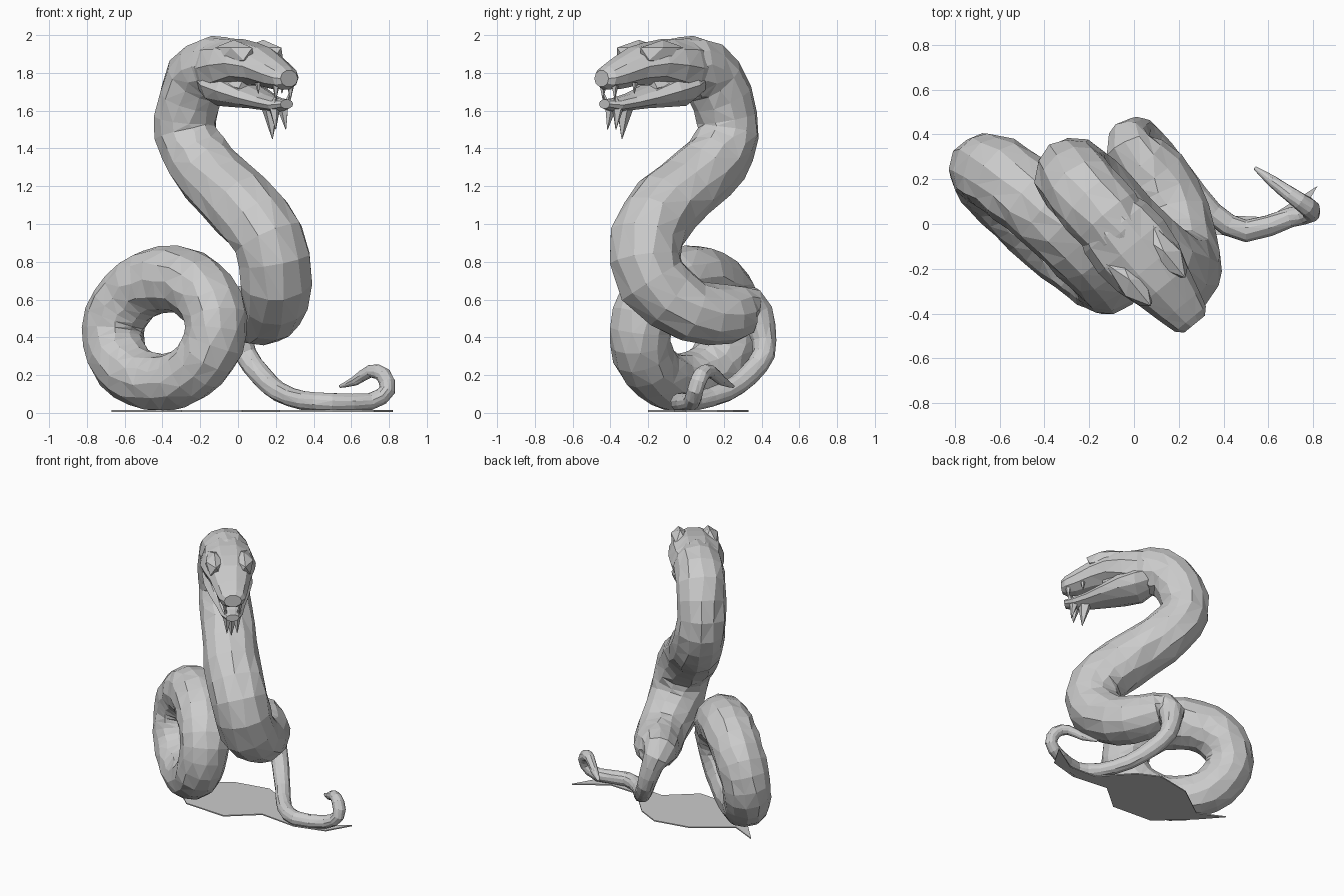
import bpy, bmesh, math, random
from mathutils import Vector, Matrix

if "Cube" in bpy.data.objects:
    bpy.data.objects.remove(bpy.data.objects["Cube"])

random.seed(4)
Z = Vector((0, 0, 1))


def finish(name, bm):
    bmesh.ops.recalc_face_normals(bm, faces=bm.faces)
    bmesh.ops.triangulate(bm, faces=bm.faces)
    mesh = bpy.data.meshes.new(name)
    bm.to_mesh(mesh)
    bm.free()
    obj = bpy.data.objects.new(name, mesh)
    bpy.context.collection.objects.link(obj)
    return obj


def spline(pts, steps):
    """Catmull-Rom resampling of (x, y, z, radius) points."""
    out = []
    p = [Vector(q) for q in pts]
    for i in range(len(p) - 1):
        a, b, c, d = p[max(i - 1, 0)], p[i], p[i + 1], p[min(i + 2, len(p) - 1)]
        for s in range(steps):
            t = s / steps
            out.append(0.5 * (2 * b + (c - a) * t + (2 * a - 5 * b + 4 * c - d) * t * t
                              + (3 * b - a - 3 * c + d) * t ** 3))
    return out + [p[-1]]


def skin(bm, rings, closed=False):
    n = len(rings[0])
    count = len(rings)
    for i in range(count if closed else count - 1):
        a, b = rings[i], rings[(i + 1) % count]
        for k in range(n):
            bm.faces.new((a[k], a[(k + 1) % n], b[(k + 1) % n], b[k]))
    if not closed:
        bm.faces.new(rings[0])
        bm.faces.new(rings[-1])


def tube(name, path, sides, closed=False, start_normal=Z):
    """Faceted tube with a frame carried along the path."""
    bm = bmesh.new()
    rings, normal, n = [], Vector(start_normal), len(path)
    for i, q in enumerate(path):
        nxt = path[(i + 1) % n] if closed else path[min(i + 1, n - 1)]
        prv = path[i - 1] if closed else path[max(i - 1, 0)]
        tan = (nxt - prv).xyz.normalized()
        normal = (normal - tan * normal.dot(tan)).normalized()
        side = tan.cross(normal)
        ring = []
        for k in range(sides):
            a = math.tau * (k + random.uniform(-.15, .15)) / sides
            r = q.w * random.uniform(0.98, 1.05)
            ring.append(bm.verts.new(q.xyz + r * (normal * math.cos(a) + side * math.sin(a))))
        rings.append(ring)
    skin(bm, rings, closed)
    return finish(name, bm)


# Raised neck, lower bend and tapering tail
body = [(-.04, -.07, 1.82, .15), (-.12, .03, 1.835, .163), (-.22, .14, 1.765, .167),
        (-.28, .22, 1.56, .163), (-.25, .2, 1.41, .17), (-.15, .1, 1.27, .177),
        (.02, -.1, 1.1, .187), (.16, -.21, .92, .19), (.2, -.18, .7, .187),
        (.17, .03, .54, .17), (.08, .22, .52, .155), (-.02, .34, .55, .115),
        (0, .4, .45, .075), (.04, .41, .31, .06), (.12, .33, .2, .057),
        (.22, .21, .11, .052), (.35, .05, .065, .05), (.5, -.03, .055, .05),
        (.7, .03, .06, .045), (.79, .05, .12, .042), (.77, .08, .2, .042),
        (.7, .13, .22, .034), (.62, .19, .17, .025), (.54, .25, .14, .008)]
tube("neck_body_and_tail", spline(body, 2), 12, start_normal=(.77, .63, 0))

# Standing coil, leaning toward the neck at its top and thicker there
lean = Vector((.66, .75, 0)) * .042
coil = []
for i in range(26):
    a = math.tau * i / 26
    c = Vector((-.39, 0, .435)) + Vector((.272, -.24, 0)) * math.cos(a)
    c += Z * .275 * math.sin(a) + lean * math.sin(a)
    coil.append(Vector((*c, .163 + .012 * math.sin(a))))
tube("coil", coil, 12, closed=True, start_normal=(.63, -.77, 0))

# Head frame: forward and sideways on the diagonal
FWD, SIDE, ORIGIN = Vector((.63, -.77, 0)), Vector((.77, .63, 0)), Vector((-.12, .03, 0))


def head(f, s, z):
    return ORIGIN + FWD * f + SIDE * s + Z * z


def loft(name, sections, sides=10):
    """Sections of (forward, height, half width, half height)."""
    bm = bmesh.new()
    rings = []
    for f, z, w, h in sections:
        rings.append([bm.verts.new(head(f, w * math.cos(a), z + h * math.sin(a)))
                      for a in (math.tau * k / sides for k in range(sides))])
    skin(bm, rings)
    return finish(name, bm)


def spike(name, base, tip, radius, sides=5):
    b, t = head(*base), head(*tip)
    bm = bmesh.new()
    rot = (t - b).to_track_quat('Z', 'Y').to_matrix().to_4x4()
    bmesh.ops.create_cone(bm, cap_ends=True, segments=sides, radius1=radius, radius2=.002,
                          depth=(t - b).length, matrix=Matrix.Translation((b + t) / 2) @ rot)
    return finish(name, bm)


loft("upper_head", [(-.04, 1.83, .14, .14), (.06, 1.825, .18, .165), (.17, 1.84, .19, .145),
                    (.29, 1.85, .175, .115), (.4, 1.835, .14, .105), (.52, 1.795, .11, .085),
                    (.59, 1.775, .09, .065), (.62, 1.77, .06, .045)])
loft("lower_jaw", [(-.01, 1.77, .13, .1), (.08, 1.735, .17, .115), (.2, 1.705, .165, .09),
                   (.33, 1.67, .13, .06), (.44, 1.645, .095, .045), (.53, 1.63, .075, .038),
                   (.6, 1.635, .045, .025)])
# Flesh inside the open mouth
loft("mouth_lining", [(.05, 1.75, .13, .06), (.2, 1.74, .13, .06), (.32, 1.72, .1, .06)], 8)

for s, label in ((-1, "left"), (1, "right")):
    # Brow ridge
    bm = bmesh.new()
    axes = Matrix((FWD, SIDE, Z)).transposed().to_4x4()
    bmesh.ops.create_icosphere(bm, subdivisions=1, radius=1,
                               matrix=Matrix.Translation(head(.28, s * .1, 1.9)) @ axes
                               @ Matrix.Diagonal((.17, .07, .075, 1)))
    finish(f"{label}_brow", bm)
    # Teeth
    spike(f"{label}_upper_fang", (.57, s * .05, 1.74), (.57, s * .05, 1.66), .022)
    spike(f"{label}_lower_fang", (.55, s * .045, 1.64), (.57, s * .045, 1.7), .017)
    spike(f"{label}_back_tooth", (.46, s * .085, 1.75), (.46, s * .08, 1.69), .016)
    # Chin barbs
    spike(f"{label}_chin_barb", (.53, s * .03, 1.63), (.55, s * .035, 1.5), .035)
spike("middle_chin_barb", (.46, 0, 1.64), (.48, 0, 1.45), .055)

# Thin flat sheet on the ground under the body
outline = [(-.67, .19), (-.52, .02), (-.3, -.18), (.02, -.2), (.22, -.03), (.5, -.06),
           (.72, 0), (.82, .17), (.6, .03), (.38, .04), (.19, .25), (.03, .33),
           (-.23, .28), (-.48, .1)]
bm = bmesh.new()
skin(bm, [[bm.verts.new((x, y, z)) for x, y in outline] for z in (.006, .014)])
finish("ground_sheet", bm)
